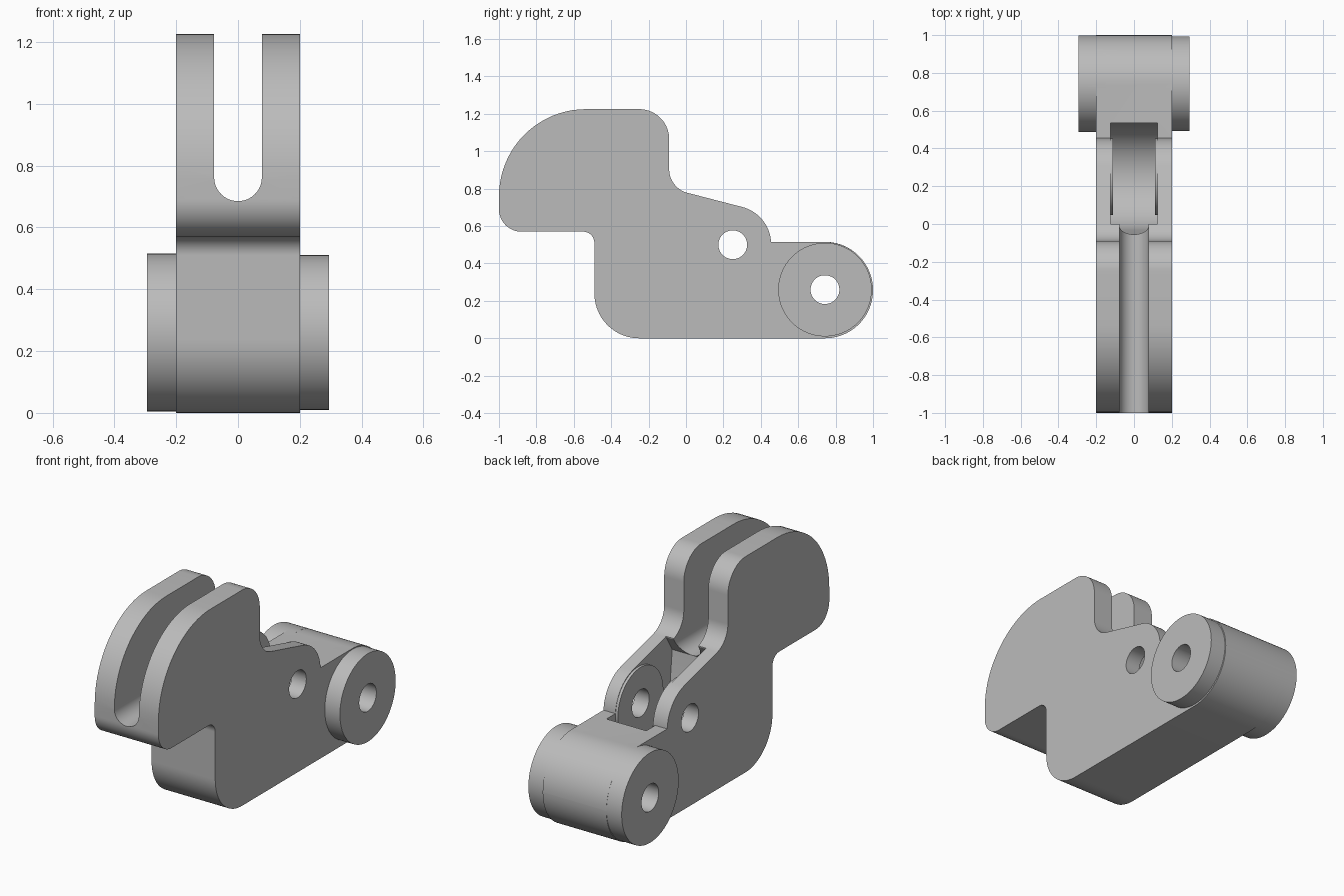
import bpy, bmesh, math
from mathutils import Vector

cube = bpy.data.objects.get("Cube")
if cube:
    bpy.data.objects.remove(cube, do_unlink=True)

metal = bpy.data.materials.new("plain_grey")
metal.use_nodes = True
GREY = (0.5, 0.5, 0.5, 1)
metal.diffuse_color = GREY
metal.node_tree.nodes["Principled BSDF"].inputs["Base Color"].default_value = GREY


def rounded(corners, steps=20):
    """Turn (u, v, radius) corners into a filleted outline."""
    out = []
    n = len(corners)
    for i, (u, v, r) in enumerate(corners):
        p = Vector((u, v))
        if r == 0:
            out.append(p)
            continue
        a = (Vector(corners[i - 1][:2]) - p).normalized()
        b = (Vector(corners[(i + 1) % n][:2]) - p).normalized()
        half = a.angle(b) / 2
        centre = p + (a + b).normalized() * (r / math.sin(half))
        start = p + a * (r / math.tan(half)) - centre
        end = p + b * (r / math.tan(half)) - centre
        sweep = math.atan2(start.x * end.y - start.y * end.x, start.dot(end))
        for k in range(steps + 1):
            t = sweep * k / steps
            c, s = math.cos(t), math.sin(t)
            out.append(centre + Vector((start.x * c - start.y * s,
                                        start.x * s + start.y * c)))
    return out


def circle(y, z, r, n=96):
    return [Vector((y + r * math.cos(2 * math.pi * i / n),
                    z + r * math.sin(2 * math.pi * i / n))) for i in range(n)]


def extrude(name, outline, lo, hi, axis="x"):
    """Extrude an outline along x (outline is y,z) or along y (outline is x,z)."""
    bm = bmesh.new()
    place = (lambda p: (lo, p.x, p.y)) if axis == "x" else (lambda p: (p.x, lo, p.y))
    face = bm.faces.new([bm.verts.new(place(p)) for p in outline])
    res = bmesh.ops.extrude_face_region(bm, geom=[face])
    move = (hi - lo, 0, 0) if axis == "x" else (0, hi - lo, 0)
    bmesh.ops.translate(bm, vec=move,
                        verts=[g for g in res["geom"] if isinstance(g, bmesh.types.BMVert)])
    bmesh.ops.recalc_face_normals(bm, faces=bm.faces)
    mesh = bpy.data.meshes.new(name)
    bm.to_mesh(mesh)
    bm.free()
    mesh.materials.append(metal)
    obj = bpy.data.objects.new(name, mesh)
    bpy.context.collection.objects.link(obj)
    return obj


def combine(obj, tool, operation):
    """Apply a boolean and discard the tool."""
    tool.hide_render = True
    mod = obj.modifiers.new("shape", "BOOLEAN")
    mod.operation, mod.object, mod.solver = operation, tool, "EXACT"
    deps = bpy.context.evaluated_depsgraph_get()
    obj.data = bpy.data.meshes.new_from_object(obj.evaluated_get(deps))
    obj.modifiers.clear()
    bpy.data.objects.remove(tool, do_unlink=True)


def smooth(obj):
    bpy.ops.object.select_all(action="DESELECT")
    obj.select_set(True)
    bpy.context.view_layer.objects.active = obj
    bpy.ops.object.shade_smooth_by_angle(angle=math.radians(25))


PIVOT = (0.25, 0.5)
BARREL = (0.743, 0.26)

# Main plate: side profile with filleted corners
body = extrude("lever_body", rounded([
    (-0.49, 0, 0.24), (1, 0, 0.257), (1, 0.515, 0.257), (0.455, 0.515, 0),
    (0.455, 0.662, 0.205), (-0.09, 0.803, 0.13), (-0.09, 1.225, 0.16),
    (-1, 1.225, 0.465), (-1, 0.57, 0.12), (-0.49, 0.57, 0.06)]), -0.2, 0.2)

# Round-bottomed slot between the two prongs
combine(body, extrude("slot_cutter", rounded([
    (-0.077, 0.685, 0.0768), (0.077, 0.685, 0.0768),
    (0.077, 1.4, 0), (-0.077, 1.4, 0)]), -1.2, 0.3, "y"), "DIFFERENCE")

# Pivot pocket: round floor, undercut front wall
floor = [Vector((PIVOT[0] + 0.285 * math.cos(a), PIVOT[1] + 0.285 * math.sin(a)))
         for a in (math.radians(-170 + 173 * i / 40) for i in range(41))]
pocket = [Vector((0.535, 0.95)), Vector((0, 0.95)), Vector((0, 0.775)),
          Vector((-0.055, 0.685))] + floor
combine(body, extrude("pocket_cutter", pocket, -0.125, 0.125), "DIFFERENCE")

# Thin bosses on the inner pocket walls
for side in (-1, 1):
    lo, hi = sorted((side * 0.11, side * 0.16))
    combine(body, extrude("pivot_boss", circle(*PIVOT, 0.2035), lo, hi), "UNION")

# Barrel ends, the left one slightly narrower
for lo, hi, r in ((-0.295, -0.15, 0.2555), (0.15, 0.295, 0.25)):
    combine(body, extrude("barrel_end", circle(*BARREL, r), lo, hi), "UNION")

# Pin holes
for centre in (PIVOT, BARREL):
    combine(body, extrude("hole_cutter", circle(*centre, 0.077, 48), -0.5, 0.5), "DIFFERENCE")

smooth(body)
